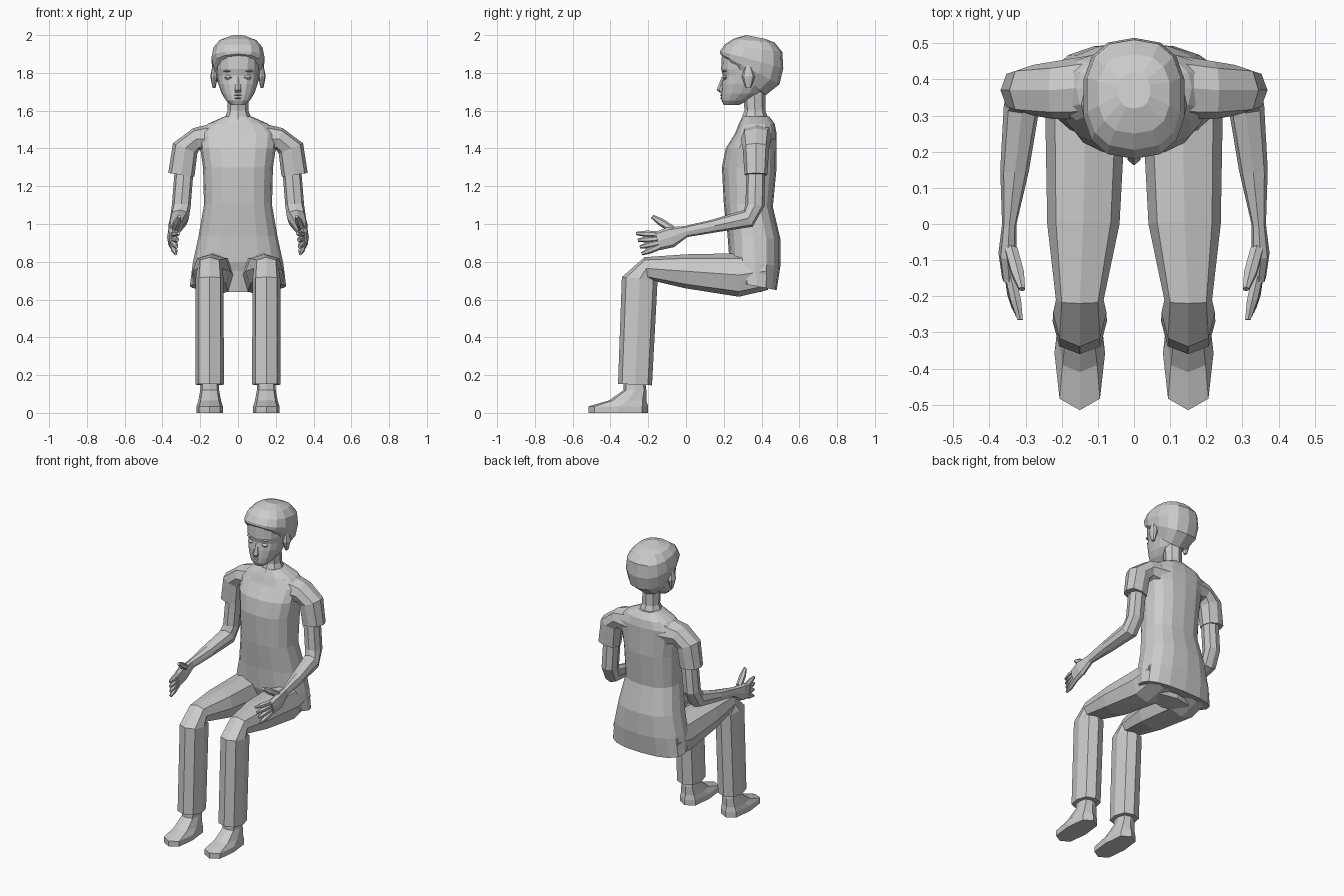
import bpy, bmesh
from math import cos, sin, tau, copysign
from mathutils import Vector

cube = bpy.data.objects.get("Cube")
if cube:
    bpy.data.objects.remove(cube)

GREY = (0.6, 0.6, 0.6, 1)
clay = bpy.data.materials.new("plain_grey")
clay.use_nodes = True
clay.diffuse_color = GREY
clay.node_tree.nodes["Principled BSDF"].inputs["Base Color"].default_value = GREY


def rounded(value, square):
    """Push a circle coordinate outwards for a boxier section."""
    return copysign(abs(value) ** square, value)


def loft(name, rings, sides=8, square=1, mirror=False):
    """Skin a row of rings, each given as (centre, deep axis, wide axis)."""
    bm = bmesh.new()
    loops = []
    for centre, deep, wide in rings:
        loop = []
        for i in range(sides):
            angle = tau * i / sides
            point = centre + deep * rounded(cos(angle), square) + wide * rounded(sin(angle), square)
            loop.append(bm.verts.new(point))
        loops.append(loop)
    for low, high in zip(loops, loops[1:]):
        for i in range(sides):
            bm.faces.new((low[i - 1], low[i], high[i], high[i - 1]))
    bm.faces.new(loops[0])
    bm.faces.new(loops[-1])
    bmesh.ops.recalc_face_normals(bm, faces=bm.faces)
    mesh = bpy.data.meshes.new(name)
    bm.to_mesh(mesh)
    bm.free()
    mesh.materials.append(clay)
    obj = bpy.data.objects.new(name, mesh)
    bpy.context.collection.objects.link(obj)
    if mirror:
        obj.modifiers.new("both_sides", "MIRROR")


def slab(z, front, back, half, x=0, tilt=0):
    """Level ring; tilt lifts its front edge and lowers its back edge."""
    centre = Vector((x, (front + back) / 2, z))
    return centre, Vector((0, (front - back) / 2, tilt)), Vector((half, 0, 0))


def joint(x, y, z, wide, deep):
    return Vector((x, y, z)), wide, deep


def limb(name, across, joints, sides=8, square=0.8):
    """Mirrored tube whose rings stand square to the path through the joints."""
    rings = []
    last = len(joints) - 1
    for i, (point, wide, deep) in enumerate(joints):
        before, after = joints[max(i - 1, 0)][0], joints[min(i + 1, last)][0]
        outward = (after - before).cross(across).normalized()
        rings.append((point, outward * deep, across * wide))
    loft(name, rings, sides, square, mirror=True)


SIDEWAYS, BACKWARD = Vector((1, 0, 0)), Vector((0, 1, 0))

# Shirt body, from hem to collar
loft("shirt_body", [
    slab(z=.67, front=.27, back=.48, half=.255, tilt=.02),
    slab(z=.79, front=.23, back=.5, half=.24, tilt=.01),
    slab(z=.93, front=.22, back=.5, half=.21, tilt=.01),
    slab(z=1.1, front=.2, back=.46, half=.18, tilt=.01),
    slab(z=1.3, front=.19, back=.48, half=.185),
    slab(z=1.4, front=.21, back=.48, half=.2),
    slab(z=1.48, front=.26, back=.48, half=.21),
    slab(z=1.53, front=.28, back=.47, half=.16),
    slab(z=1.57, front=.3, back=.44, half=.07),
], sides=16, square=.8)

# Sleeves, drooping from the shoulder to the cuff
limb("sleeve", BACKWARD, [
    joint(x=.1, y=.38, z=1.45, wide=.09, deep=.09),
    joint(x=.22, y=.37, z=1.45, wide=.08, deep=.06),
    joint(x=.28, y=.37, z=1.4, wide=.07, deep=.07),
    joint(x=.3, y=.37, z=1.26, wide=.06, deep=.07),
])

# Arms bent at the elbow, ending in the palm
limb("arm", SIDEWAYS, [
    joint(x=.28, y=.37, z=1.35, wide=.05, deep=.05),
    joint(x=.3, y=.365, z=1.1, wide=.05, deep=.05),
    joint(x=.31, y=.33, z=1.03, wide=.05, deep=.05),
    joint(x=.33, y=.15, z=.99, wide=.04, deep=.035),
    joint(x=.345, y=0, z=.96, wide=.02, deep=.03),
    joint(x=.35, y=-.08, z=.93, wide=.025, deep=.055),
    joint(x=.345, y=-.15, z=.91, wide=.02, deep=.05),
])


def finger(name, start, tip, radius):
    """Tapered finger running from the palm to its tip."""
    start, tip = Vector(start), Vector(tip)
    middle = start.lerp(tip, .6)
    limb(name, SIDEWAYS, [(start, radius, radius), (middle, radius, radius),
                          (tip, radius / 2, radius / 2)], sides=6, square=1)


# Fingers fan downwards from the index finger
for i, name in enumerate(("index", "middle", "ring", "little")):
    drop = i / 100
    finger(name + "_finger", start=(.345, -.13, .945 - 2 * drop),
           tip=(.315 + drop / 2, -.265 + drop, .95 - 3.6 * drop), radius=.017)
finger("thumb", start=(.34, -.07, .97), tip=(.31, -.18, 1.04), radius=.02)

# Trousers: thigh, knee and shin in one bent tube
limb("trouser_leg", SIDEWAYS, [
    joint(x=.13, y=.42, z=.75, wide=.11, deep=.1),
    joint(x=.135, y=.28, z=.73, wide=.11, deep=.115),
    joint(x=.14, y=0, z=.75, wide=.1, deep=.09),
    joint(x=.15, y=-.21, z=.765, wide=.066, deep=.06),
    joint(x=.15, y=-.245, z=.71, wide=.074, deep=.095),
    joint(x=.15, y=-.27, z=.15, wide=.075, deep=.09),
])
loft("trouser_seat", [
    slab(z=.64, front=.26, back=.4, half=.15),
    slab(z=.75, front=.24, back=.45, half=.2),
])

# Feet, from ankle to sole
loft("foot", [
    slab(x=.15, z=.2, front=-.33, back=-.22, half=.045),
    slab(x=.15, z=.12, front=-.33, back=-.21, half=.05),
    slab(x=.15, z=.065, front=-.41, back=-.21, half=.06),
    slab(x=.15, z=.035, front=-.515, back=-.2, half=.07),
    slab(x=.15, z=0, front=-.515, back=-.2, half=.07),
], square=.65, mirror=True)

# Neck, head and a tilted cap of hair
loft("neck", [
    slab(z=1.55, front=.29, back=.44, half=.075),
    slab(z=1.6, front=.31, back=.42, half=.055),
    slab(z=1.7, front=.3, back=.42, half=.055),
])
loft("head", [
    slab(z=1.63, front=.2, back=.28, half=.036),
    slab(z=1.655, front=.187, back=.33, half=.064),
    slab(z=1.69, front=.186, back=.39, half=.086),
    slab(z=1.74, front=.188, back=.43, half=.104),
    slab(z=1.785, front=.195, back=.46, half=.112),
    slab(z=1.82, front=.186, back=.47, half=.116),
    slab(z=1.9, front=.19, back=.47, half=.118),
], sides=16, square=.85)
loft("hair", [
    slab(z=1.775, front=.215, back=.42, half=.105, tilt=.095),
    slab(z=1.82, front=.18, back=.495, half=.134, tilt=.08),
    slab(z=1.87, front=.18, back=.515, half=.143, tilt=.045),
    slab(z=1.93, front=.205, back=.51, half=.132, tilt=.02),
    slab(z=1.97, front=.25, back=.47, half=.1, tilt=.01),
    slab(z=1.99, front=.32, back=.42, half=.045, tilt=.01),
], sides=14, square=.8)

# Face details
loft("nose", [
    slab(z=1.78, front=.19, back=.22, half=.008),
    slab(z=1.71, front=.162, back=.22, half=.02),
    slab(z=1.695, front=.18, back=.22, half=.017),
], sides=6)


def bead(name, x, y, z, half, height, reach):
    """Small rounded lump, widest at its middle."""
    rings = []
    for level, size in ((-1, .4), (0, 1), (1, .4)):
        rings.append(slab(z + level * height, y - reach * size, y + reach * size, half * size, x))
    loft(name, rings, mirror=x > 0)


bead("eye", x=.048, y=.21, z=1.775, half=.024, height=.013, reach=.017)
bead("eyebrow", x=.05, y=.21, z=1.81, half=.03, height=.006, reach=.02)
bead("upper_lip", x=0, y=.2, z=1.683, half=.028, height=.008, reach=.021)
bead("lower_lip", x=0, y=.2, z=1.666, half=.024, height=.008, reach=.02)
bead("ear", x=.127, y=.33, z=1.78, half=.02, height=.06, reach=.035)
